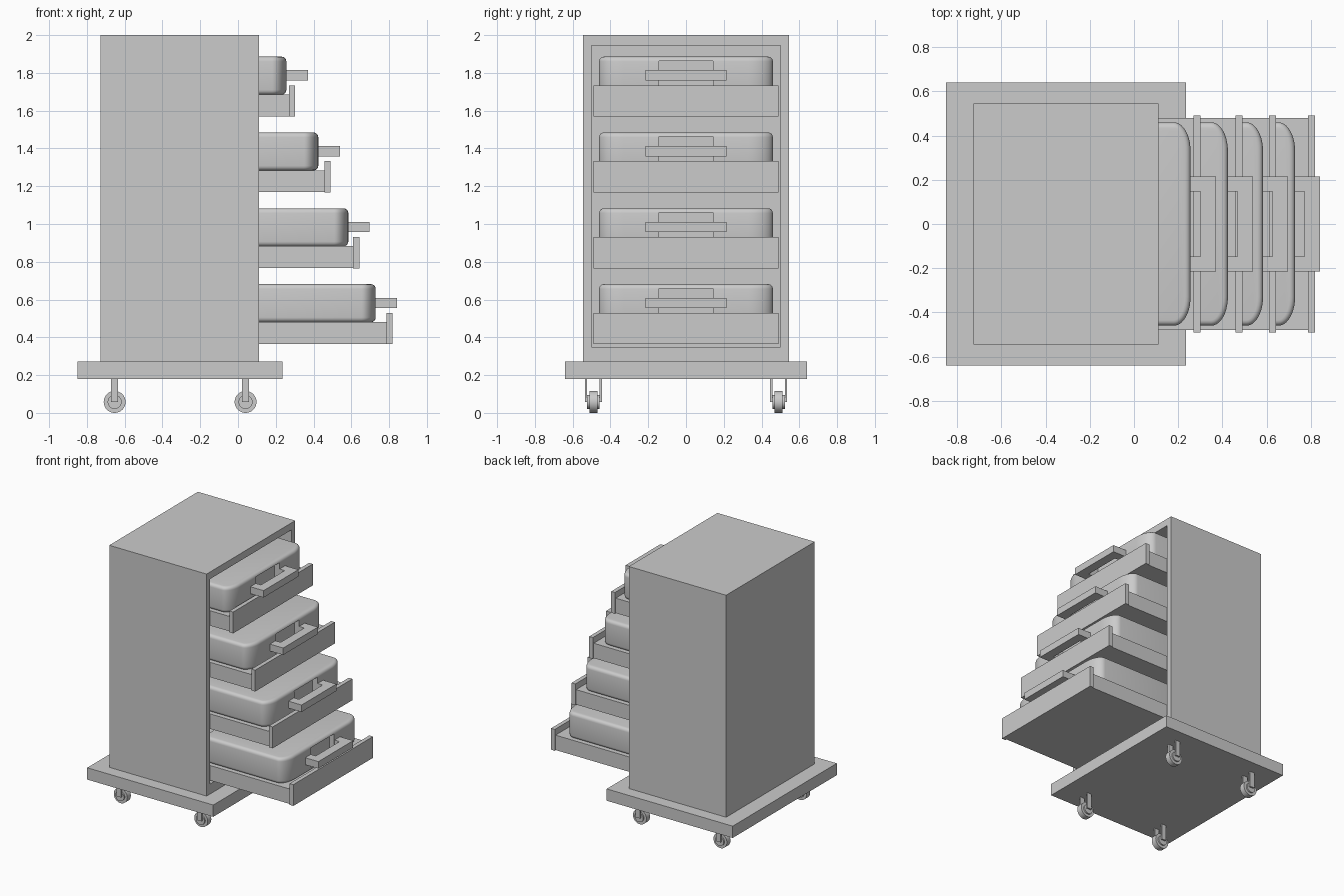
import bpy, bmesh
from math import pi, sin, cos

if "Cube" in bpy.data.objects:
    bpy.data.objects.remove(bpy.data.objects["Cube"])


def box(name, x0, x1, y0, y1, z0, z1):
    bpy.ops.mesh.primitive_cube_add(size=1, location=((x0 + x1) / 2, (y0 + y1) / 2, (z0 + z1) / 2))
    o = bpy.context.object
    o.name = name
    o.scale = (x1 - x0, y1 - y0, z1 - z0)
    bpy.ops.object.transform_apply(location=False, rotation=False, scale=True)
    return o


def extrude(name, pts, z0, z1):
    bm = bmesh.new()
    face = bm.faces.new([bm.verts.new((x, y, z0)) for x, y in pts])
    res = bmesh.ops.extrude_face_region(bm, geom=[face])
    for v in res["geom"]:
        if isinstance(v, bmesh.types.BMVert):
            v.co.z = z1
    bmesh.ops.recalc_face_normals(bm, faces=bm.faces)
    me = bpy.data.meshes.new(name)
    bm.to_mesh(me)
    bm.free()
    o = bpy.data.objects.new(name, me)
    bpy.context.collection.objects.link(o)
    return o


def activate(o):
    bpy.ops.object.select_all(action='DESELECT')
    o.select_set(True)
    bpy.context.view_layer.objects.active = o


def cut(o, cutter):
    m = o.modifiers.new("cut", 'BOOLEAN')
    m.operation = 'DIFFERENCE'
    m.solver = 'EXACT'
    m.object = cutter
    activate(o)
    bpy.ops.object.modifier_apply(modifier=m.name)
    bpy.data.objects.remove(cutter, do_unlink=True)


def cylinder(name, r, width, loc):
    bpy.ops.mesh.primitive_cylinder_add(vertices=32, radius=r, depth=width, location=loc, rotation=(pi / 2, 0, 0))
    o = bpy.context.object
    o.name = name
    bpy.ops.object.shade_smooth_by_angle(angle=0.6)
    return o


def rounded_case(name, x0, x1, hy, z0, z1):
    # plan outline with elliptical corners
    rx, ry = 0.075, 0.13
    pts = []
    for cx, cy, a0 in ((x1 - rx, hy - ry, 0), (x0 + rx, hy - ry, 1), (x0 + rx, ry - hy, 2), (x1 - rx, ry - hy, 3)):
        for i in range(11):
            a = (a0 + i / 10) * pi / 2
            pts.append((cx + rx * cos(a), cy + ry * sin(a)))
    o = extrude(name, pts, z0, z1)
    # soft top and bottom rims
    b = o.modifiers.new("rim", 'BEVEL')
    b.width = 0.025
    b.segments = 4
    b.limit_method = 'ANGLE'
    b.angle_limit = 1.0
    activate(o)
    bpy.ops.object.modifier_apply(modifier=b.name)
    return o


# wheeled base
box("base_board", -0.85, 0.235, -0.64, 0.64, 0.18, 0.272)

# cabinet shell open on the +x side
cabinet = box("cabinet", -0.727, 0.111, -0.545, 0.545, 0.272, 2.0)
cut(cabinet, box("cavity", -0.68, 0.3, -0.5, 0.5, 0.35, 1.945))

# drawers: (panel outer x, case front x, handle outer x), top to bottom
drawers = [(0.301, 0.256, 0.37), (0.491, 0.425, 0.539), (0.642, 0.584, 0.697), (0.819, 0.729, 0.842)]
for n, (px, cx, hx) in enumerate(drawers, 1):
    zb = 1.57 - 0.4015 * (n - 1)
    box(f"drawer_tray_{n}", px - 0.78, px - 0.025, -0.48, 0.48, zb, zb + 0.116)
    box(f"drawer_front_{n}", px - 0.032, px, -0.49, 0.49, zb - 0.002, zb + 0.164)
    # case with a finger recess
    case = rounded_case(f"case_{n}", cx - 0.72, cx, 0.46, zb + 0.115, zb + 0.316)
    cut(case, box("recess", cx - 0.04, cx + 0.1, -0.142, 0.142, zb + 0.138, zb + 0.294))
    activate(case)
    bpy.ops.object.shade_smooth_by_angle(angle=0.6)
    # U-shaped pull handle
    w, i, back, inner = 0.214, 0.146, cx - 0.012, hx - 0.07
    extrude(f"case_handle_{n}", [(back, -w), (hx, -w), (hx, w), (back, w), (back, i), (inner, i),
                                 (inner, -i), (back, -i)], zb + 0.19, zb + 0.244)

# casters
for ex, x in (("rear", -0.653), ("front", 0.04)):
    for ey, y in (("left", -0.49), ("right", 0.49)):
        tag = f"{ex}_{ey}"
        cylinder(f"caster_wheel_{tag}", 0.058, 0.044, (x, y, 0.058))
        cylinder(f"caster_hub_{tag}", 0.037, 0.066, (x, y, 0.058))
        for k, s in (("a", -1), ("b", 1)):
            yc = y + s * 0.039
            box(f"caster_fork_{k}_{tag}", x - 0.019, x + 0.019, yc - 0.006, yc + 0.006, 0.058, 0.185)
